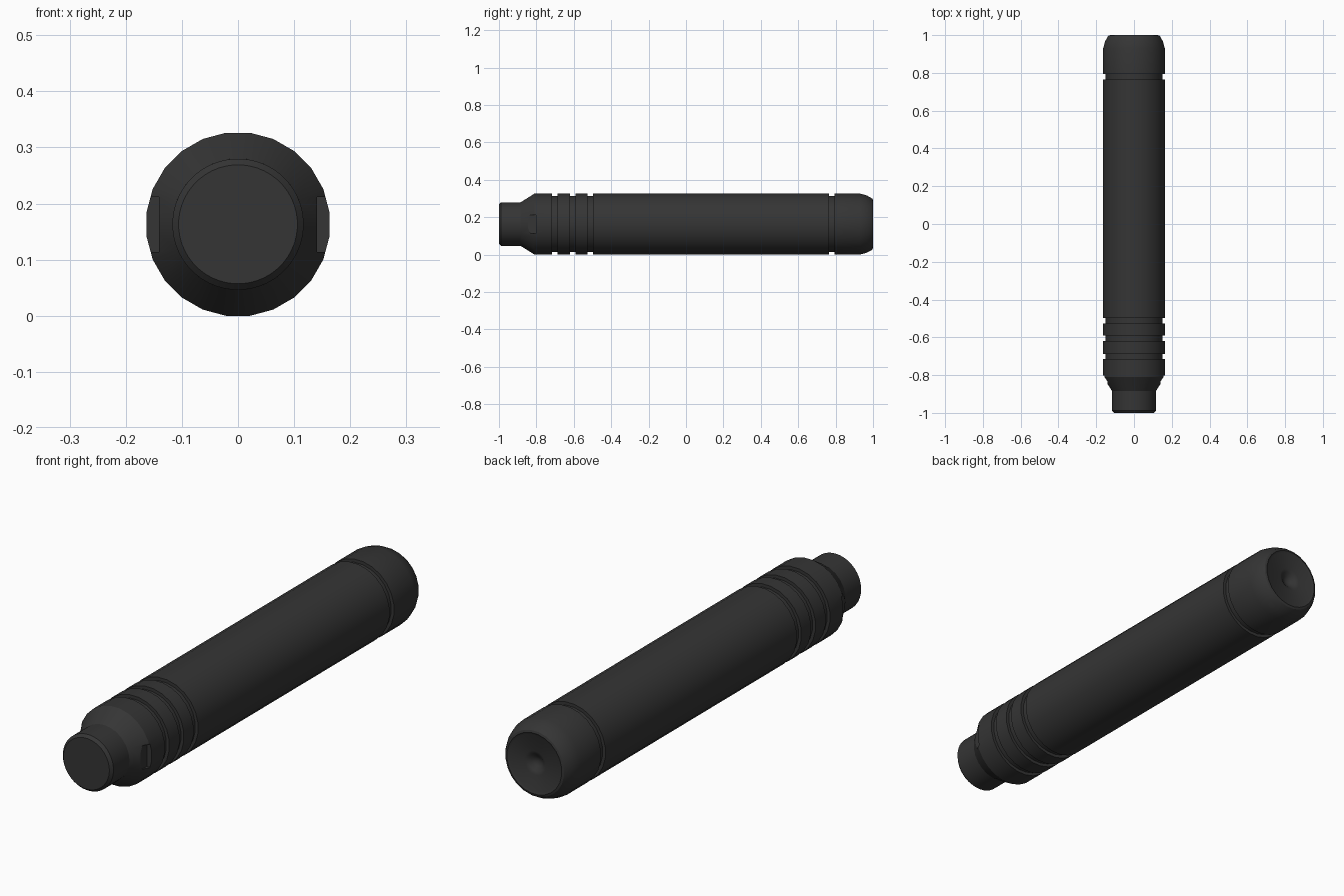
import bpy, bmesh, math

if "Cube" in bpy.data.objects:
    bpy.data.objects.remove(bpy.data.objects["Cube"])

ZC = 0.163  # height of the long axis

mat = bpy.data.materials.new("dark_grey")
mat.diffuse_color = (0.035, 0.035, 0.035, 1)
mat.use_nodes = True
mat.node_tree.nodes["Principled BSDF"].inputs["Base Color"].default_value = mat.diffuse_color


def smooth(ob, angle):
    bpy.ops.object.select_all(action='DESELECT')
    ob.select_set(True)
    bpy.context.view_layer.objects.active = ob
    bpy.ops.object.shade_smooth_by_angle(angle=math.radians(angle))


def lathe(name, profile, sides):
    """Revolve (y, radius) pairs about the long axis; radius 0 makes a pole."""
    bm = bmesh.new()
    rings = []
    for y, r in profile:
        if r == 0:
            rings.append([bm.verts.new((0, y, ZC))] * sides)
            continue
        ring = []
        for i in range(sides):
            a = 2 * math.pi * (i + 0.5) / sides
            ring.append(bm.verts.new((r * math.cos(a), y, ZC + r * math.sin(a))))
        rings.append(ring)
    for p, q in zip(rings, rings[1:]):
        for i in range(sides):
            j = (i + 1) % sides
            bm.faces.new(list(dict.fromkeys((p[i], p[j], q[j], q[i]))))
    for ring, pole in ((rings[0], profile[0][1] == 0), (rings[-1], profile[-1][1] == 0)):
        if not pole:
            bm.faces.new(ring)
    bmesh.ops.recalc_face_normals(bm, faces=bm.faces)
    me = bpy.data.meshes.new(name)
    bm.to_mesh(me)
    bm.free()
    ob = bpy.data.objects.new(name, me)
    bpy.context.collection.objects.link(ob)
    me.materials.append(mat)
    return ob


# Main barrel: tapered shoulder, ring grooves, rounded rear with a dimple
R, RG = 0.1645, 0.151
profile = [(-0.885, 0.117), (-0.81, R)]
for y0, y1 in ((-0.716, -0.687), (-0.62, -0.591), (-0.527, -0.497), (0.765, 0.795)):
    profile += [(y0, R), (y0, RG), (y1, RG), (y1, R)]
profile += [(0.93, R), (0.965, 0.155), (0.988, 0.143), (0.997, 0.136), (1.0, 0.127),
            (0.995, 0.118), (0.994, 0.05), (0.988, 0.036), (0.975, 0.02), (0.968, 0)]
barrel = lathe("barrel", profile, 24)

# Flat notches on both sides of the shoulder
for s in (-1, 1):
    bpy.ops.mesh.primitive_cube_add(size=1, location=(s * 0.191, -0.853, ZC))
    cutter = bpy.context.object
    cutter.name = "notch_cutter"
    cutter.scale = (0.1, 0.1, 0.098)
    mod = barrel.modifiers.new("notch", 'BOOLEAN')
    mod.operation = 'DIFFERENCE'
    mod.solver = 'EXACT'
    mod.object = cutter
    bpy.ops.object.select_all(action='DESELECT')
    barrel.select_set(True)
    bpy.context.view_layer.objects.active = barrel
    bpy.ops.object.modifier_apply(modifier=mod.name)
    bpy.data.objects.remove(cutter)
smooth(barrel, 30)

# Narrow front tip with a chamfered edge
tip = lathe("front_tip", [(-0.87, 0.117), (-0.988, 0.117), (-1.0, 0.106)], 48)
smooth(tip, 30)
